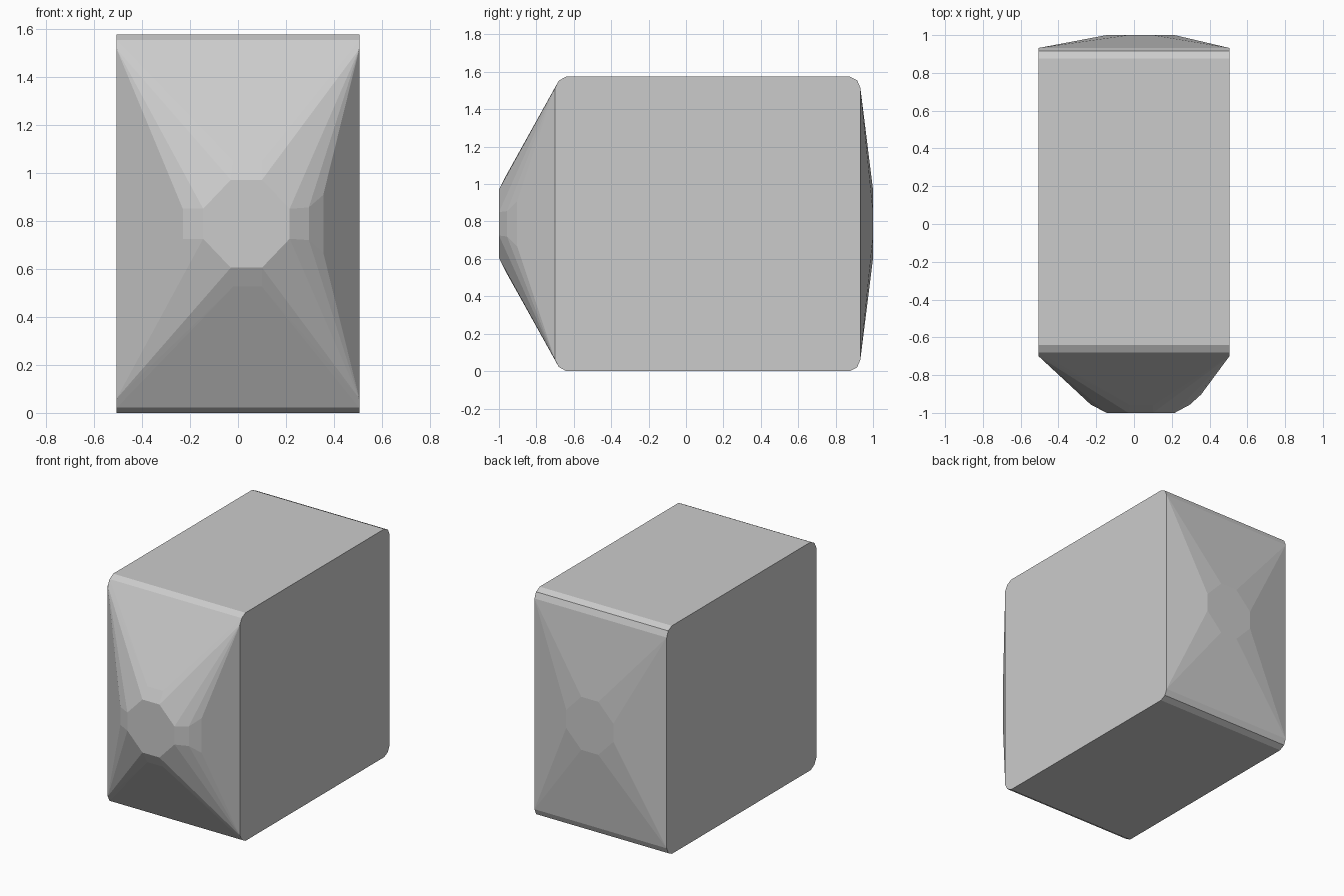
import bpy, bmesh, math

if "Cube" in bpy.data.objects:
    bpy.data.objects.remove(bpy.data.objects["Cube"])

H = 1.575      # body height
W = 0.505      # half width
CX, CZ = 0.035, H / 2   # centre of the small end facets

bm = bmesh.new()

def add(x, y, z):
    bm.verts.new((x, y, z))

# body: side profile with small rounded corners, mirrored up/down and left/right
corners = [(-0.70, 0.06), (-0.68, 0.022), (-0.64, 0.0),
           (0.875, 0.0), (0.915, 0.02), (0.932, 0.06)]
for y, z in corners:
    for zz in (z, H - z):
        for x in (-W, W):
            add(x, y, zz)

# octagonal facets on the front and back ends
for y in (-1.0, 1.0):
    for sx in (-1, 1):
        for sz in (-1, 1):
            add(CX + sx * 0.065, y, CZ + sz * 0.183)
            add(CX + sx * 0.18, y, CZ + sz * 0.0625)

# bevel ring around the front octagon, wider on the right
for s in (-1, 1):
    add(-0.23, -0.955, CZ + s * 0.0625)
    add(0.295, -0.957, CZ + s * 0.068)
    add(0.355, -0.903, CZ + s * 0.12)
    for x in (-0.02, 0.10):
        add(x, -0.96, CZ + s * 0.262)

# skin the points into one faceted block
res = bmesh.ops.convex_hull(bm, input=bm.verts[:])
loose = [v for v in bm.verts if not v.link_faces]
bmesh.ops.delete(bm, geom=loose, context='VERTS')
bmesh.ops.dissolve_limit(bm, angle_limit=math.radians(0.5),
                         verts=bm.verts[:], edges=bm.edges[:])
bmesh.ops.recalc_face_normals(bm, faces=bm.faces[:])

mesh = bpy.data.meshes.new("faceted_block")
bm.to_mesh(mesh)
bm.free()
bpy.context.collection.objects.link(bpy.data.objects.new("faceted_block", mesh))
